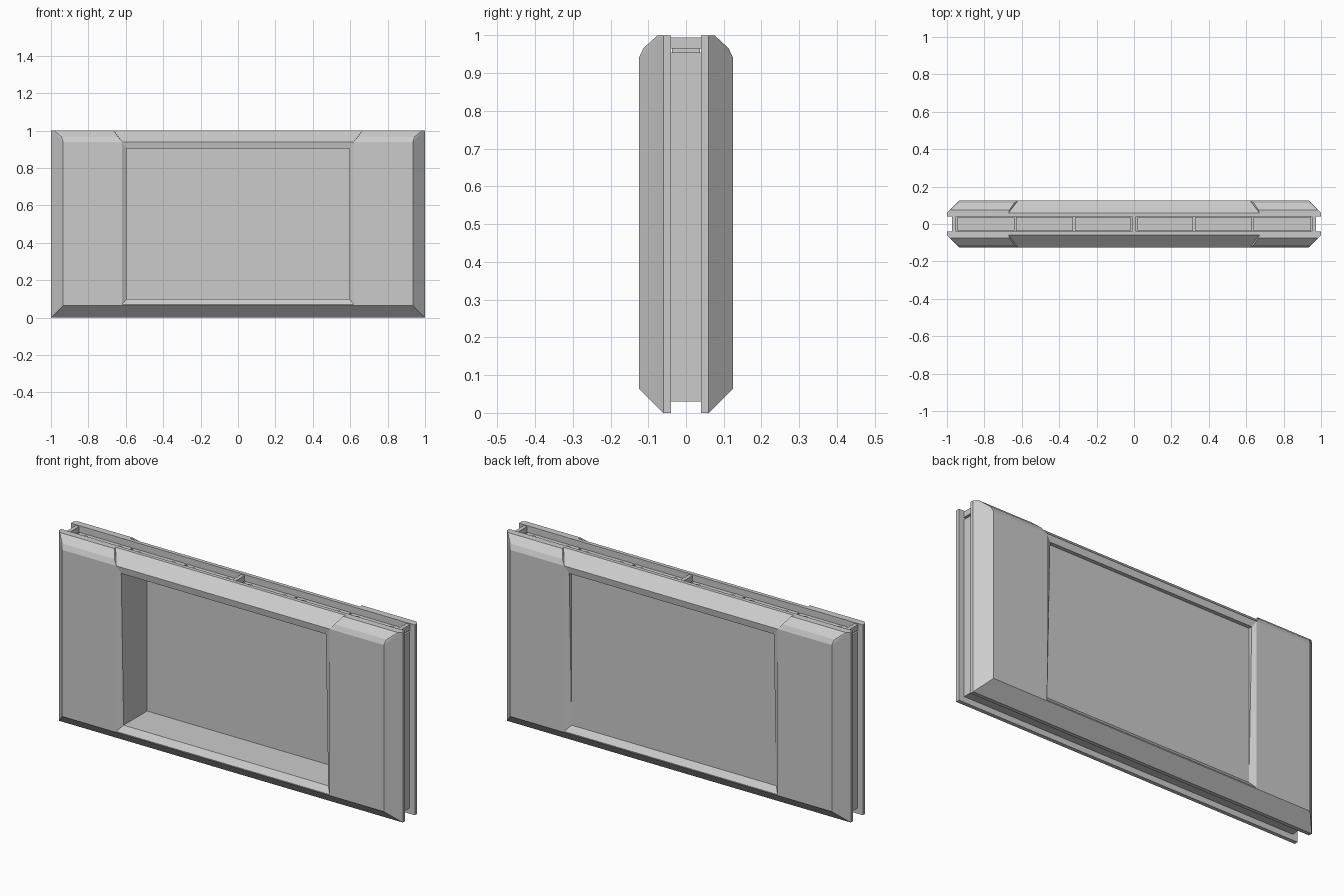
import bpy, bmesh

if "Cube" in bpy.data.objects:
    bpy.data.objects.remove(bpy.data.objects["Cube"])


def finish(bm, name):
    bmesh.ops.recalc_face_normals(bm, faces=bm.faces)
    me = bpy.data.meshes.new(name)
    bm.to_mesh(me)
    bm.free()
    ob = bpy.data.objects.new(name, me)
    bpy.context.collection.objects.link(ob)
    return ob


def box(name, x0, x1, y0, y1, z0, z1):
    bm = bmesh.new()
    bmesh.ops.create_cube(bm, size=1)
    for v in bm.verts:
        v.co = ((x0 + x1) / 2 + v.co.x * (x1 - x0),
                (y0 + y1) / 2 + v.co.y * (y1 - y0),
                (z0 + z1) / 2 + v.co.z * (z1 - z0))
    return finish(bm, name)


# Wall body: rectangular loops (half width, bottom z, top z, y low, y high)
side = [
    (.97, .03, .955, .04, .04),      # groove floor
    (1, 0, 1, .04, .04),             # flange inner edge
    (1, 0, 1, .06, .06),             # flange outer edge
    (.935, .065, .94, .125, .125),   # outer chamfer
    (.62, .07, .938, .125, .125),    # window edge
    (.595, .10, .905, .10, .12),     # window bevel, upright top lip
]
window = side[-1][:3]
front = [(w, a, b, -y, -t) for w, a, b, y, t in side] + [(*window, .095, .095)]
back = side + [(*window, .10, .10)]

bm = bmesh.new()
rings = [[bm.verts.new(p) for p in ((-w, y, a), (w, y, a), (w, t, b), (-w, t, b))]
         for w, a, b, y, t in front[::-1] + back]
for r, s in zip(rings, rings[1:]):
    for i in range(4):
        j = (i + 1) % 4
        bm.faces.new((r[i], r[j], s[j], s[i]))
bm.faces.new(rings[0])
bm.faces.new(rings[-1])
finish(bm, "wall_body")

# Raised shoulders on the four top ends
inner = [(.62, .125, .94), (.64, .113, .966), (.665, .076, 1), (.67, .06, 1)]
outer = [(.935, .125, .94), (.943, .113, .966), (.983, .076, 1), (1, .06, 1)]
for sx in (-1, 1):
    for sy in (-1, 1):
        bm = bmesh.new()
        for x, y, z in inner + outer:
            bm.verts.new((sx * x, sy * y, z))
        bmesh.ops.convex_hull(bm, input=bm.verts)
        bmesh.ops.dissolve_limit(bm, angle_limit=.02, verts=bm.verts, edges=bm.edges)
        finish(bm, "top_shoulder")

# Connector plates in the top groove, each with two studs
for sx in (-1, 1):
    for a, b, holes in ((.02, .315, (.065, .265)), (.325, .63, (.38, .58)),
                        (.64, .945, (.69, .89))):
        x0, x1 = sorted((sx * a, sx * b))
        box("connector_plate", x0, x1, -.037, .037, .95, .967)
        for h in holes:
            bm = bmesh.new()
            bmesh.ops.create_cone(bm, cap_ends=True, segments=16,
                                  radius1=.015, radius2=.015, depth=.012)
            bmesh.ops.translate(bm, verts=bm.verts, vec=(sx * h, 0, .967))
            finish(bm, "connector_stud")

# Cross bars in the top groove
for x in (-.962, 0, .962):
    box("groove_cross_bar", x - .01, x + .01, -.042, .042, .965, .995)
